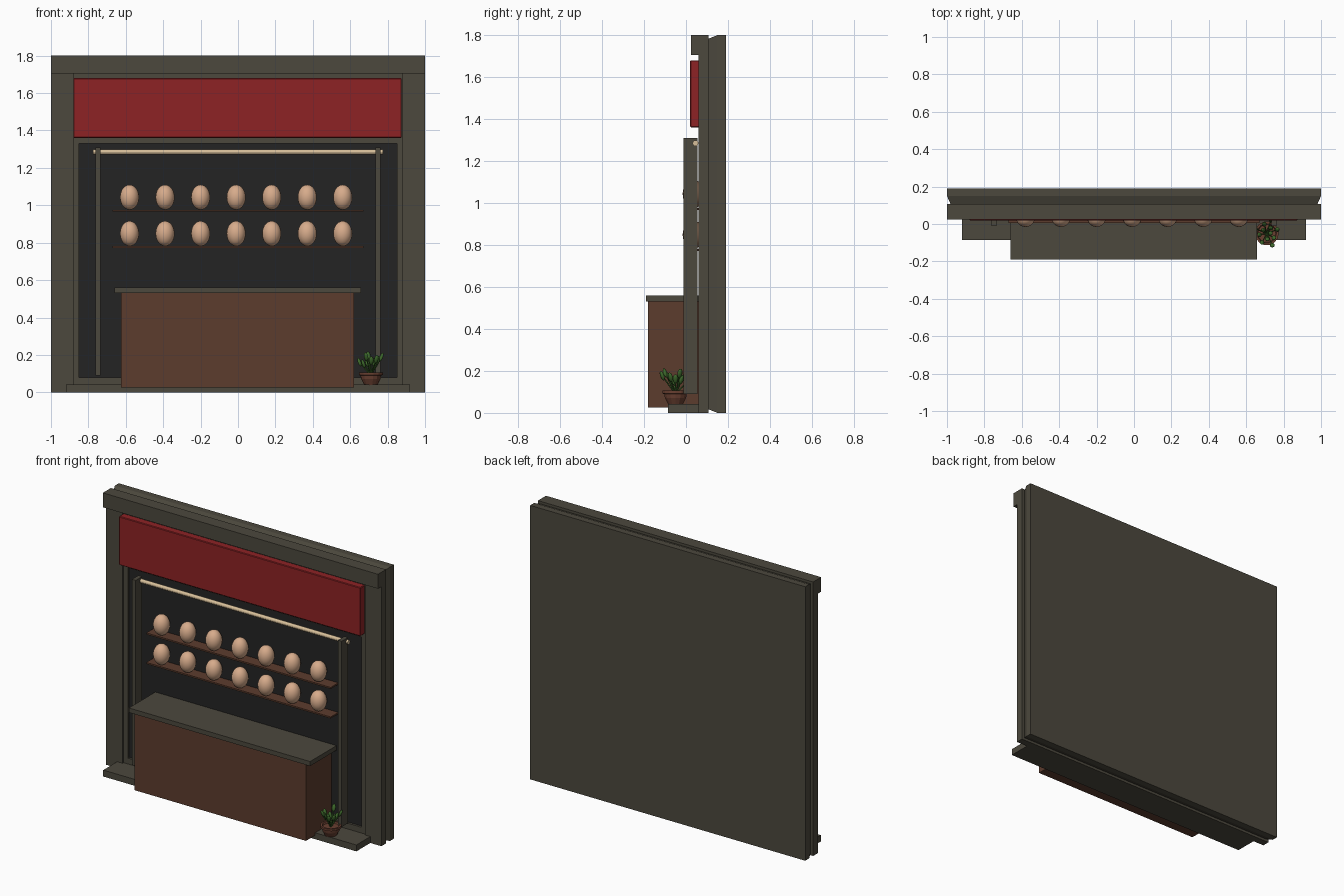
import bpy, bmesh, math, random
from mathutils import Vector

random.seed(4)
old = bpy.data.objects.get("Cube")
if old:
    bpy.data.objects.remove(old, do_unlink=True)


def material(name, r, g, b):
    m = bpy.data.materials.new(name)
    m.use_nodes = True
    m.diffuse_color = (r, g, b, 1)
    m.node_tree.nodes["Principled BSDF"].inputs["Base Color"].default_value = (r, g, b, 1)
    return m


STONE = material("grey stone", 0.072, 0.065, 0.047)
DARK = material("dark panel", 0.017, 0.017, 0.017)
RED = material("deep red", 0.27, 0.016, 0.018)
WOOD = material("brown wood", 0.107, 0.045, 0.027)
BAMBOO = material("pale bamboo", 0.68, 0.52, 0.32)
SHELL = material("peach shell", 0.68, 0.41, 0.26)
CLAY = material("clay", 0.14, 0.05, 0.03)
LEAF = material("leaf green", 0.047, 0.14, 0.024)


def finish(name, bm, mat, smooth=False):
    bmesh.ops.recalc_face_normals(bm, faces=bm.faces)
    me = bpy.data.meshes.new(name)
    for f in bm.faces:
        f.smooth = smooth
    bm.to_mesh(me)
    bm.free()
    me.materials.append(mat)
    ob = bpy.data.objects.new(name, me)
    bpy.context.collection.objects.link(ob)
    return ob


def box(name, mat, x, y, z, bevel=0):
    bm = bmesh.new()
    bmesh.ops.create_cube(bm, size=1)
    for v in bm.verts:
        v.co = [lo + (hi - lo) * (c + 0.5) for c, (lo, hi) in zip(v.co, (x, y, z))]
    if bevel:
        bmesh.ops.bevel(bm, geom=bm.edges[:], offset=bevel, segments=1, affect='EDGES')
    return finish(name, bm, mat)


def ellipsoid(bm, centre, size, segments, rings, tilt=None):
    verts = bmesh.ops.create_uvsphere(bm, u_segments=segments, v_segments=rings, radius=1)["verts"]
    for v in verts:
        p = Vector([a * b for a, b in zip(v.co, size)])
        if tilt:
            p.rotate(tilt)
        v.co = p + Vector(centre)


def rod(bm, a, b, radius, sides):
    a, b = Vector(a), Vector(b)
    verts = bmesh.ops.create_cone(bm, cap_ends=True, segments=sides, radius1=radius,
                                  radius2=radius, depth=(b - a).length)["verts"]
    turn = (b - a).to_track_quat('Z', 'Y')
    for v in verts:
        v.co = turn @ v.co + (a + b) / 2


def lathe(name, mat, centre, profile, sides):
    bm = bmesh.new()
    verts = [bm.verts.new((r, 0, z)) for r, z in profile]
    edges = [bm.edges.new(p) for p in zip(verts, verts[1:])]
    bmesh.ops.spin(bm, geom=verts + edges, cent=(0, 0, 0), axis=(0, 0, 1),
                   angle=math.tau, steps=sides)
    bmesh.ops.remove_doubles(bm, verts=bm.verts, dist=0.0001)
    ob = finish(name, bm, mat)
    ob.location = centre
    return ob


# Rear slab, with a core that narrows toward the facade
box("rear_slab", STONE, (-1, 1), (0.15, 0.19), (0, 1.8))
core = box("slab_core", STONE, (-1, 1), (0.105, 0.15), (0, 1.8))
for v in core.data.vertices:
    if v.co.y < 0.12:
        v.co.x *= 0.98
        v.co.z = 0.9 + (v.co.z - 0.9) * 0.98

# Facade frame
box("facade_wall", STONE, (-1, 1), (0.09, 0.108), (0, 1.8))
box("interior_panel", DARK, (-0.85, 0.85), (0.084, 0.09), (0.08, 1.33))
box("lintel", STONE, (-0.88, 0.88), (0.07, 0.1), (1.33, 1.71))
box("sill", STONE, (-0.88, 0.88), (0.07, 0.1), (0.04, 0.08))
box("cornice", STONE, (-1, 1), (0.025, 0.107), (1.705, 1.8))
box("door_step", STONE, (-0.92, 0.92), (-0.085, 0.1), (0, 0.042))
box("sign_board", RED, (-0.88, 0.875), (0.02, 0.07), (1.36, 1.68), 0.004)
for s, side in ((1, "left"), (-1, "right")):
    def span(a, b):
        return sorted((s * a, s * b))
    box(side + "_column", STONE, span(0.88, 1), (0.06, 0.107), (0, 1.71))
    box(side + "_jamb", STONE, span(0.85, 0.88), (0.07, 0.1), (0.08, 1.33))
    box(side + "_post", STONE, span(0.735, 0.762), (-0.012, 0.055), (0.09, 1.31))

# Hanging rod
bm = bmesh.new()
rod(bm, (-0.775, -0.005, 1.285), (0.775, -0.005, 1.285), 0.014, 12)
bpy.context.view_layer.objects.active = finish("hanging_rod", bm, BAMBOO, True)
bpy.context.object.select_set(True)
bpy.ops.object.shade_smooth_by_angle()
bpy.context.object.location.y = 0.05

# Counter
box("counter_body", WOOD, (-0.625, 0.62), (-0.18, 0.085), (0.025, 0.53))
box("counter_top", STONE, (-0.66, 0.657), (-0.19, 0.085), (0.53, 0.56))

# Shelves with rows of eggs
for row, z in (("lower", 0.772), ("upper", 0.966)):
    box(row + "_shelf", WOOD, (-0.67, 0.67), (0.005, 0.09), (z, z + 0.01))
    bm = bmesh.new()
    for i in range(7):
        ellipsoid(bm, (-0.58 + 0.19 * i, 0.035, z + 0.077), (0.051, 0.051, 0.067), 20, 14)
    finish(row + "_eggs", bm, SHELL, True)

# Potted plant
lathe("plant_pot", CLAY, (0.71, -0.05, 0.022),
      [(0, 0), (0.032, 0), (0.036, 0.018), (0.052, 0.05), (0.055, 0.068),
       (0.064, 0.07), (0.064, 0.084), (0.052, 0.084), (0.048, 0.072), (0, 0.072)], 14)
stems, leaves = bmesh.new(), bmesh.new()
for i in range(12):
    angle = i * 2.4
    reach = 0.02 + 0.055 * (i / 11)
    tip = Vector((0.71 + reach * math.cos(angle), -0.05 + reach * math.sin(angle),
                  random.uniform(0.15, 0.2)))
    rod(stems, (0.71, -0.05, 0.09), tip, 0.0035, 5)
    tilt = Vector((math.cos(angle) * 0.4, math.sin(angle) * 0.4, 1)).to_track_quat('Z', 'Y')
    ellipsoid(leaves, tip, (0.013, 0.009, 0.024), 8, 6, tilt)
finish("plant_stems", stems, LEAF)
finish("plant_leaves", leaves, LEAF, True)
